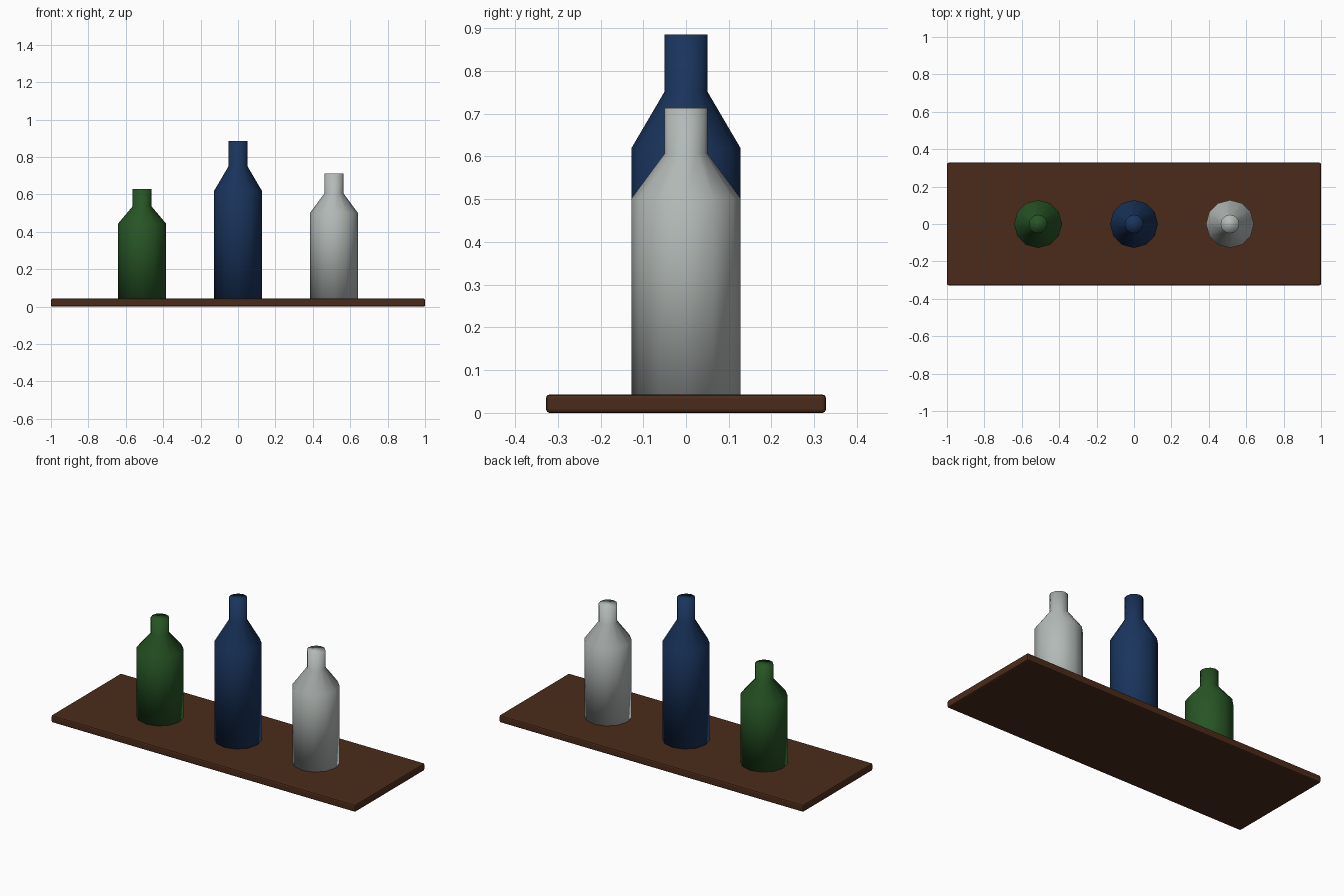
import bpy, bmesh
from math import cos, sin, tau

if "Cube" in bpy.data.objects:
    bpy.data.objects.remove(bpy.data.objects["Cube"])

BOARD_H = 0.043
SIDES = 12


def material(name, rgb):
    mat = bpy.data.materials.new(name)
    mat.diffuse_color = (*rgb, 1)
    mat.use_nodes = True
    mat.node_tree.nodes["Principled BSDF"].inputs["Base Color"].default_value = mat.diffuse_color
    return mat


def bottle(name, x, height, mat):
    # Profile from base to rim: body, sloped shoulder, neck
    profile = [(0.128, 0), (0.128, 0.684), (0.05, 0.842), (0.05, 1)]
    bm = bmesh.new()
    rings = [[bm.verts.new((r * cos(tau * i / SIDES), r * sin(tau * i / SIDES), f * height))
              for i in range(SIDES)] for r, f in profile]
    for low, high in zip(rings, rings[1:]):
        for i in range(SIDES):
            j = (i + 1) % SIDES
            bm.faces.new((low[i], low[j], high[j], high[i]))
    bm.faces.new(rings[0][::-1])
    bm.faces.new(rings[-1])
    for face in bm.faces:
        face.smooth = True
    mesh = bpy.data.meshes.new(name)
    bm.to_mesh(mesh)
    bm.free()
    mesh.materials.append(mat)
    obj = bpy.data.objects.new(name, mesh)
    obj.location = (x, 0, BOARD_H)
    bpy.context.collection.objects.link(obj)


# Wooden shelf board with softened edges
bpy.ops.mesh.primitive_cube_add(size=1, location=(0, 0, BOARD_H / 2))
board = bpy.context.object
board.name = "shelf_board"
board.scale = (2, 0.655, BOARD_H)
bpy.ops.object.transform_apply(location=False, rotation=False, scale=True)
bevel = board.modifiers.new("soft_edges", "BEVEL")
bevel.width = 0.008
bevel.segments = 2
board.data.materials.append(material("wood", (0.07, 0.024, 0.01)))

# Three bottles of different heights
bottle("green_bottle", -0.513, 0.587, material("green_glass", (0.02, 0.09, 0.018)))
bottle("blue_bottle", 0, 0.842, material("blue_glass", (0.01, 0.035, 0.11)))
bottle("clear_bottle", 0.513, 0.67, material("clear_glass", (0.45, 0.49, 0.47)))
